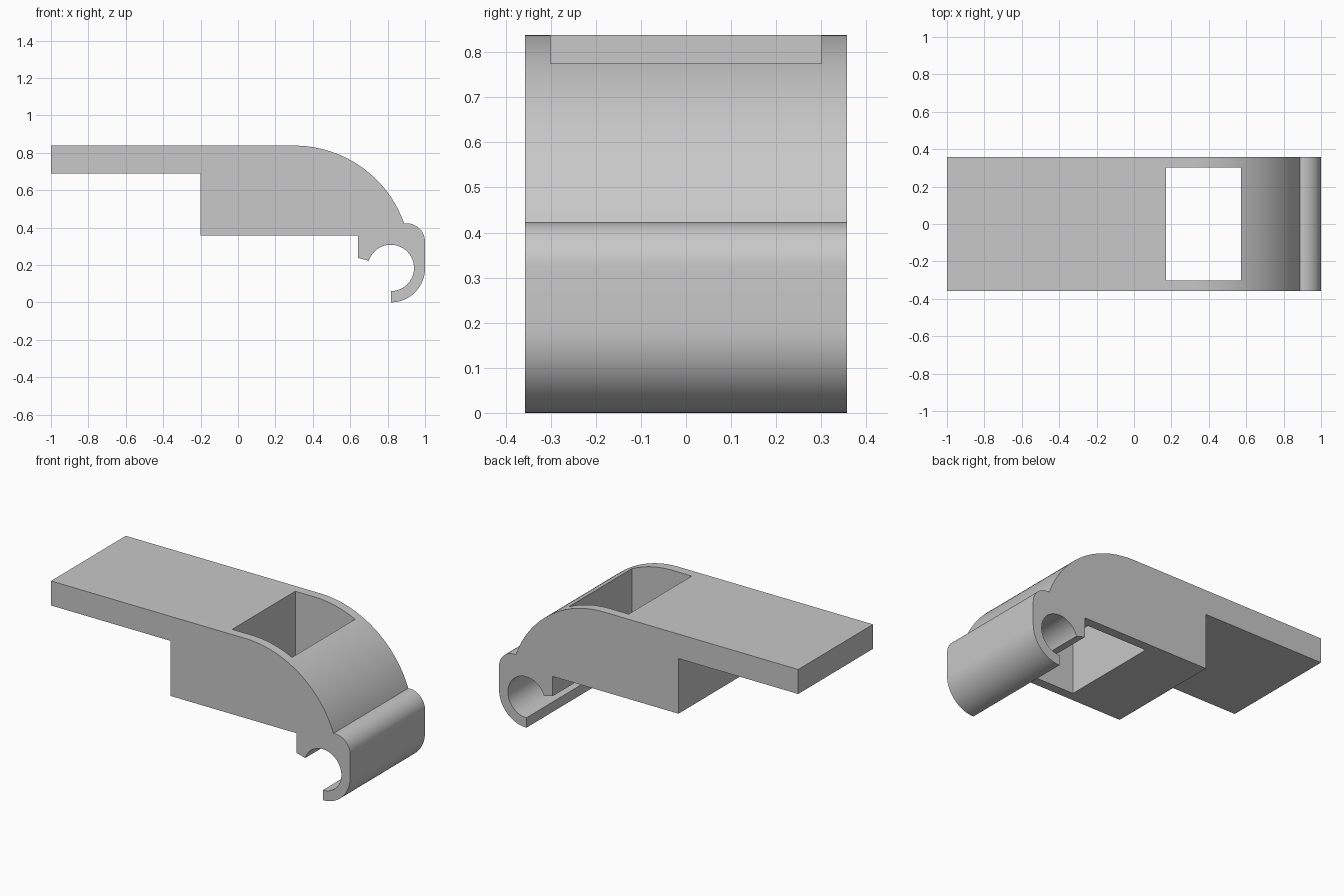
import bpy
import bmesh
from math import sin, cos, radians

old = bpy.data.objects.get("Cube")
if old:
    bpy.data.objects.remove(old, do_unlink=True)

HALF_WIDTH = 0.357

grey = bpy.data.materials.new("light grey")
grey.use_nodes = True
COLOUR = (0.58, 0.58, 0.58, 1)
grey.diffuse_color = COLOUR
grey.node_tree.nodes["Principled BSDF"].inputs["Base Color"].default_value = COLOUR


def arc(cx, cz, r, start, end, steps):
    """Points on a circle in the XZ plane, angles in degrees."""
    angles = [radians(start + (end - start) * i / steps) for i in range(steps + 1)]
    return [(cx + r * cos(a), cz + r * sin(a)) for a in angles]


def extrude_profile(name, points, half_width):
    """Closed XZ outline extruded symmetrically along Y."""
    bm = bmesh.new()
    face = bm.faces.new([bm.verts.new((x, -half_width, z)) for x, z in points])
    moved = bmesh.ops.extrude_face_region(bm, geom=[face])["geom"]
    verts = [v for v in moved if isinstance(v, bmesh.types.BMVert)]
    bmesh.ops.translate(bm, verts=verts, vec=(0, 2 * half_width, 0))
    bmesh.ops.recalc_face_normals(bm, faces=bm.faces)
    mesh = bpy.data.meshes.new(name)
    bm.to_mesh(mesh)
    bm.free()
    mesh.materials.append(grey)
    obj = bpy.data.objects.new(name, mesh)
    bpy.context.collection.objects.link(obj)
    return obj


# Outline: flat tongue, deep block, curved shoulder and open clip hook
outline = [(-1, 0.838), (-1, 0.69), (-0.2, 0.69), (-0.2, 0.357),
           (0.641, 0.357), (0.641, 0.238)]
outline += arc(0.817, 0.184, 0.124, 162, -90, 40)     # clip bore
outline += arc(0.817, 0.183, 0.183, -90, 0, 20)       # hook underside
outline += arc(0.9, 0.323, 0.1, 0, 90, 14)            # hook top corner
outline += arc(0.3, 0.214, 0.624, 19.5, 90, 32)       # shoulder
clip_body = extrude_profile("clip_body", outline, HALF_WIDTH)

# Rectangular window straight through the block
window = [(0.172, 0.1), (0.572, 0.1), (0.572, 1), (0.172, 1)]
cutter = extrude_profile("window_cutter", window, 0.301)
cutter.hide_render = True

cut = clip_body.modifiers.new("window", "BOOLEAN")
cut.operation = "DIFFERENCE"
cut.solver = "EXACT"
cut.object = cutter

bpy.ops.object.select_all(action="DESELECT")
clip_body.select_set(True)
bpy.context.view_layer.objects.active = clip_body
bpy.ops.object.modifier_apply(modifier=cut.name)
bpy.data.objects.remove(cutter, do_unlink=True)

# Smooth curves with crisp corners
bpy.ops.object.shade_smooth_by_angle(angle=radians(25))
